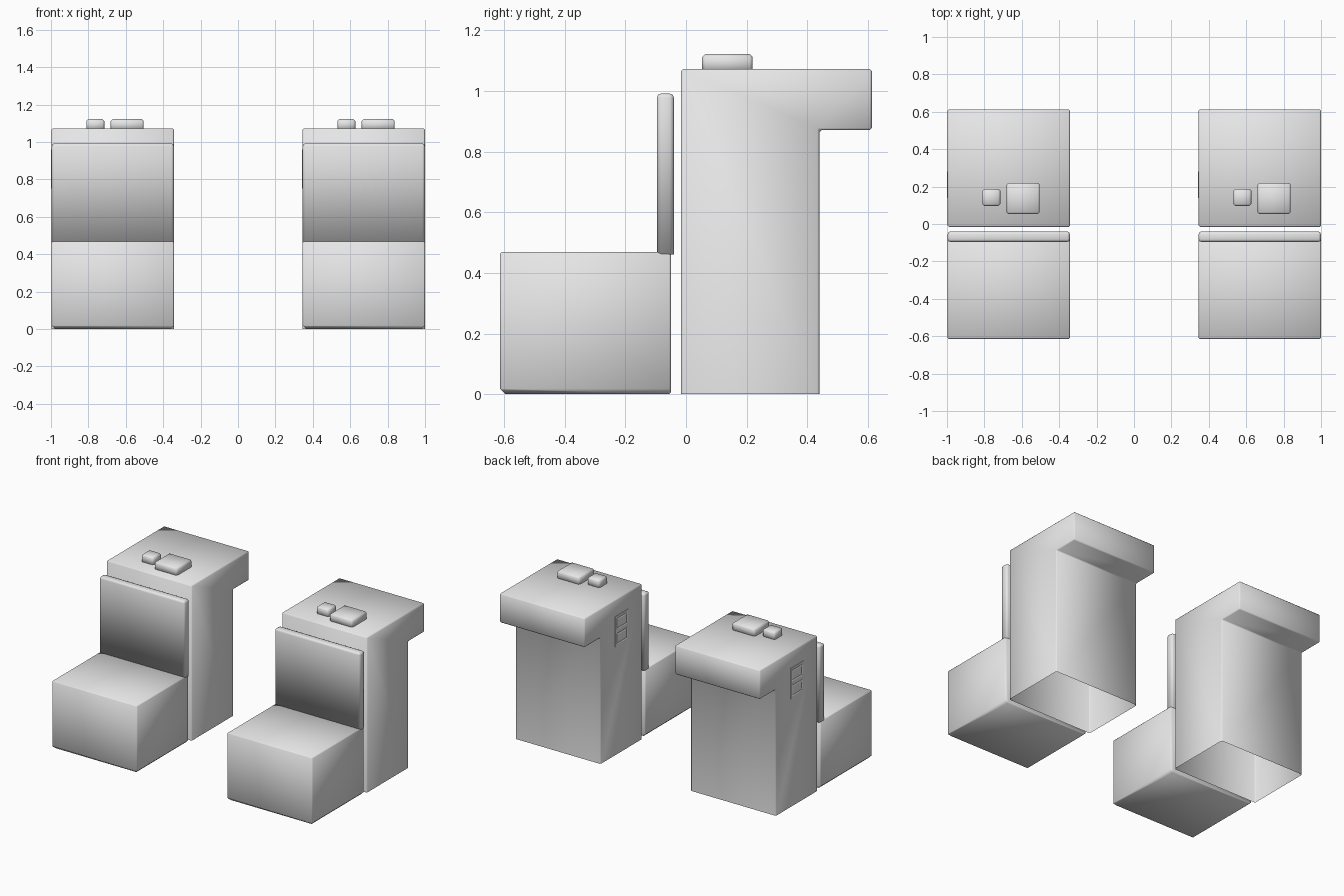
import bpy, bmesh
from mathutils import Vector

cube = bpy.data.objects.get("Cube")
if cube:
    bpy.data.objects.remove(cube)

grey = bpy.data.materials.new("plain grey")
grey.use_nodes = True
grey.diffuse_color = (0.8, 0.8, 0.8, 1)
grey.node_tree.nodes["Principled BSDF"].inputs["Base Color"].default_value = (0.8, 0.8, 0.8, 1)

WIDTH = 0.653
LEFT_EDGE = -0.996
SPACING = 1.342


def finish(name, bm, smooth=True):
    bmesh.ops.recalc_face_normals(bm, faces=bm.faces)
    mesh = bpy.data.meshes.new(name)
    bm.to_mesh(mesh)
    bm.free()
    mesh.materials.append(grey)
    for p in mesh.polygons:
        p.use_smooth = smooth
    obj = bpy.data.objects.new(name, mesh)
    bpy.context.collection.objects.link(obj)
    return obj


def box(lo, hi):
    bm = bmesh.new()
    bmesh.ops.create_cube(bm, size=1)
    lo, hi = Vector(lo), Vector(hi)
    for v in bm.verts:
        v.co = (lo + hi) / 2 + v.co * (hi - lo)
    return bm


def bevel(bm, size, rule=lambda e: True, segments=1):
    edges = [e for e in bm.edges if rule(e)]
    bmesh.ops.bevel(bm, geom=edges, offset=size, segments=segments,
                    profile=0.5, affect='EDGES')


def build_unit(side, x0):
    x1 = x0 + WIDTH

    # Desk: extruded side profile with an overhanging top, open underneath
    profile = [(-0.016, 0), (-0.016, 1.073), (0.613, 1.073),
               (0.613, 0.871), (0.44, 0.871), (0.44, 0)]
    bm = bmesh.new()
    face = bm.faces.new([bm.verts.new((x0, y, z)) for y, z in profile])
    ext = bmesh.ops.extrude_face_region(bm, geom=[face], use_keep_orig=True)
    for v in ext["geom"]:
        if isinstance(v, bmesh.types.BMVert):
            v.co.x = x1
    floor = [f for f in bm.faces if all(v.co.z < 0.001 for v in f.verts)]
    bmesh.ops.delete(bm, geom=floor, context='FACES_ONLY')
    bevel(bm, 0.007, lambda e: len(e.link_faces) == 2)
    finish(side + "_desk", bm)

    # Seat block: larger chamfer around the bottom
    bm = box((x0, -0.614, 0), (x1, -0.05, 0.469))
    bevel(bm, 0.018, lambda e: all(v.co.z < 0.01 for v in e.verts)
          and any(v.co.y < -0.5 for v in e.verts))
    bevel(bm, 0.006, lambda e: len(e.link_faces) == 2
          and e.calc_face_angle(0) > 1.2)
    finish(side + "_seat", bm)

    # Backrest panel
    bm = box((x0, -0.096, 0.461), (x1, -0.04, 0.992))
    bevel(bm, 0.014, lambda e: any(v.co.z > 0.9 for v in e.verts), 2)
    finish(side + "_backrest", bm)

    # Two small boxes on the desk top
    for name, a, b, y0, y1 in (("large_box", 0.315, 0.492, 0.053, 0.22),
                               ("small_box", 0.185, 0.281, 0.096, 0.188)):
        bm = box((x0 + a, y0, 1.06), (x0 + b, y1, 1.122))
        bevel(bm, 0.01, lambda e: any(v.co.z > 1.1 for v in e.verts))
        finish(side + "_" + name, bm)

    # Wall outlet: thin plate with two recessed sockets
    outer = x0 - 0.004
    bm = box((outer, 0.14, 0.75), (x0 + 0.004, 0.282, 0.96))
    bmesh.ops.bisect_plane(bm, geom=bm.verts[:] + bm.edges[:] + bm.faces[:],
                           plane_co=(0, 0, 0.855), plane_no=(0, 0, 1))
    bm.normal_update()
    sockets = [f for f in bm.faces if f.normal.x < -0.9]
    bmesh.ops.inset_individual(bm, faces=sockets, thickness=0.018)
    bmesh.ops.inset_individual(bm, faces=sockets, thickness=0.008, depth=-0.003)
    bmesh.ops.inset_individual(bm, faces=sockets, thickness=0.015, depth=0.003)
    finish(side + "_outlet", bm, False)


for side, x in (("right", LEFT_EDGE), ("left", LEFT_EDGE + SPACING)):
    build_unit(side, x)
